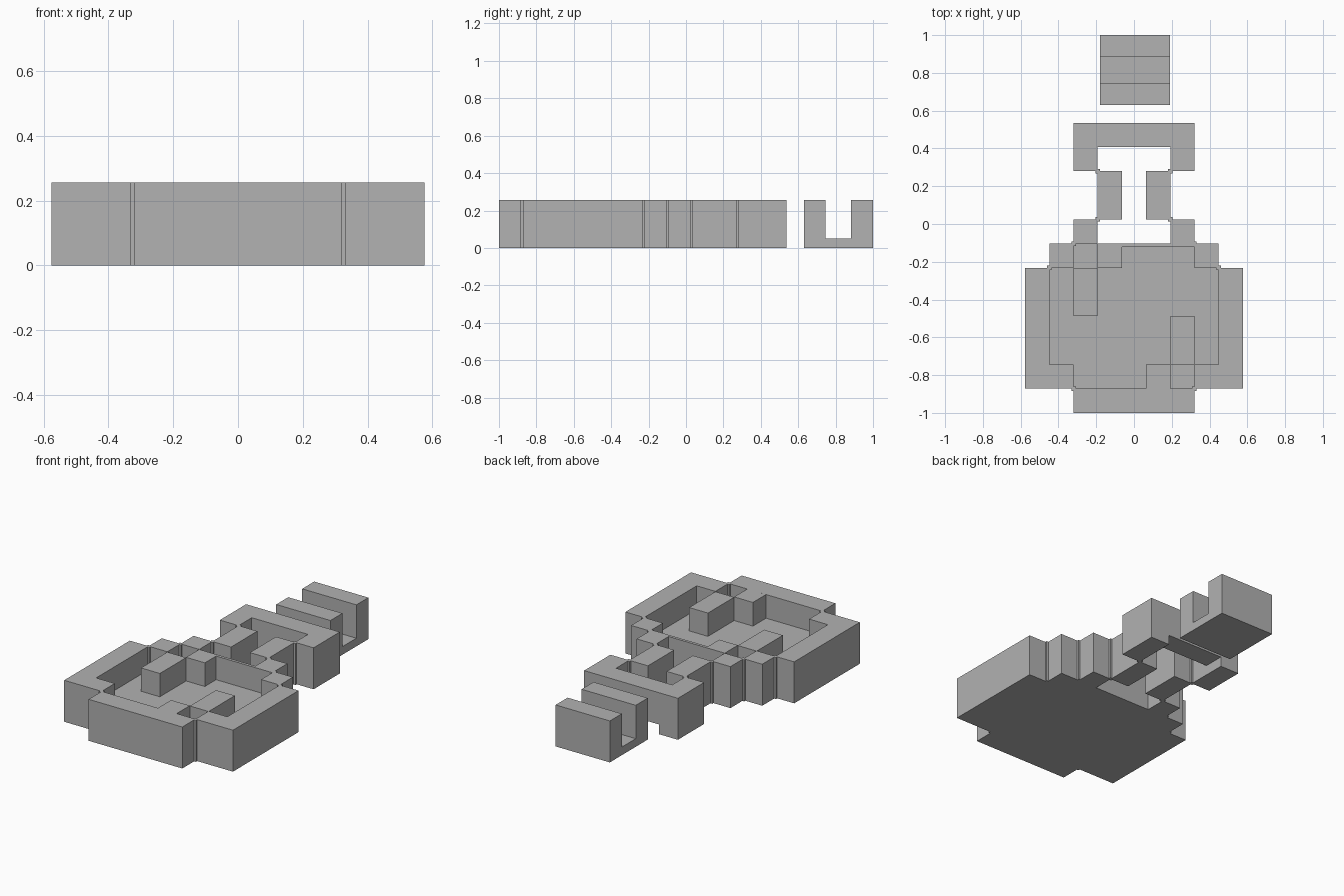
import bpy
import bmesh

cube = bpy.data.objects.get("Cube")
if cube:
    bpy.data.objects.remove(cube, do_unlink=True)

grey = bpy.data.materials.new("plain grey")
grey.use_nodes = True
colour = (0.445, 0.445, 0.445, 1)
grey.diffuse_color = colour
grey.node_tree.nodes["Principled BSDF"].inputs["Base Color"].default_value = colour

TOP = 0.256      # rim height
FLOOR = 0.11     # inside floor height
P = 0.128        # size of one grid step
Y0 = -1.0


def gx(i):
    """Grid line across the width, counted from the left side of the belly."""
    return (i - 4.5) * P


def gy(j):
    """Grid line along the length, counted from the bottle's bottom."""
    return Y0 + j * P


def build(name, boxes):
    """One object from boxes given as x0, x1, y0, y1, z0, z1."""
    bm = bmesh.new()
    for x0, x1, y0, y1, z0, z1 in boxes:
        corners = bmesh.ops.create_cube(bm, size=1)["verts"]
        for v in corners:
            v.co = (x1 if v.co.x > 0 else x0,
                    y1 if v.co.y > 0 else y0,
                    z1 if v.co.z > 0 else z0)
    mesh = bpy.data.meshes.new(name)
    bm.to_mesh(mesh)
    bm.free()
    mesh.materials.append(grey)
    obj = bpy.data.objects.new(name, mesh)
    bpy.context.collection.objects.link(obj)
    return obj


def cell(i0, i1, j0, j1, z0=0.0, z1=TOP):
    return (gx(i0), gx(i1), gy(j0), gy(j1), z0, z1)


def both_sides(box):
    x0, x1, *rest = box
    return [box, (-x1, -x0, *rest)]


# Belly outline: front wall, stepped corners and side walls
belly = [cell(2, 7, 0, 1)]
belly += both_sides(cell(0, 1, 1, 6))
belly += both_sides(cell(1, 2, 1, 2))
belly += both_sides(cell(1, 2, 6, 7))
build("belly_wall", belly)

# Thin back wall, and the blocks beside the two pockets
build("back_wall", [(gx(4), gx(7), gy(7) - 0.018, gy(7), 0, TOP)])
build("back_block", [cell(3, 4, 6, 7)])
build("front_block", [cell(5, 6, 1, 2)])

# Flat floor inside the belly
build("belly_floor", [cell(1, 8, 2, 6, 0, FLOOR),
                      cell(2, 7, 1, 2, 0, FLOOR),
                      cell(2, 7, 6, 7, 0, FLOOR)])

# Raised highlight bars
build("back_highlight", [cell(2, 3, 4, 6, FLOOR / 2, TOP - 0.002)])
build("front_highlight", [cell(6, 7, 2, 4, FLOOR / 2, TOP - 0.002)])

# Neck sides and the lip, whose middle is raised off the ground
build("shoulder", both_sides(cell(2, 3, 7, 8)))
build("neck", both_sides(cell(3, 4, 8, 10)))
build("lip", both_sides(cell(2, 3, 10, 12)) + [cell(3, 6, 11, 12, 0.06, TOP)])

# Small links where blocks meet only at a corner
links = []
R = 0.012
for i, j in ((2, 1), (1, 6), (2, 7), (3, 8), (3, 10)):
    links += both_sides((gx(i) - R, gx(i) + R, gy(j) - R, gy(j) + R, 0, TOP))
build("corner_links", links)

# Stopper with a channel across it
SX0, SX1 = -0.18, 0.19
build("stopper", [(SX0, SX1, 0.63, 1.0, 0, 0.05),
                  (SX0, SX1, 0.63, 0.747, 0.05, TOP),
                  (SX0, SX1, 0.883, 1.0, 0.05, TOP)])
